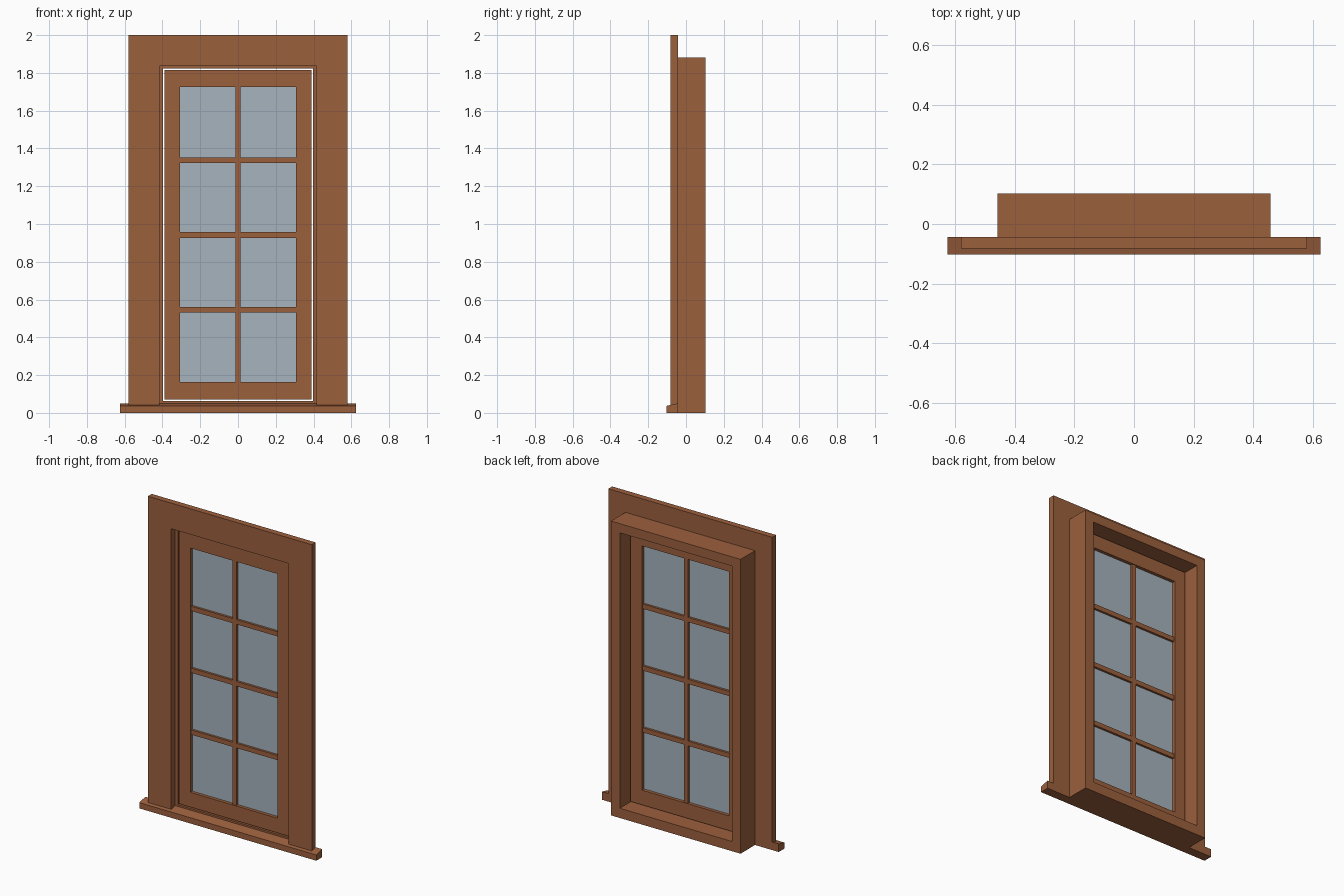
import bpy, bmesh

if "Cube" in bpy.data.objects:
    bpy.data.objects.remove(bpy.data.objects["Cube"])


def material(name, rgb):
    m = bpy.data.materials.new(name)
    m.diffuse_color = (*rgb, 1.0)
    m.use_nodes = True
    m.node_tree.nodes["Principled BSDF"].inputs["Base Color"].default_value = m.diffuse_color
    return m


WOOD = material("warm brown wood", (0.33, 0.115, 0.046))
GLASS = material("blue grey glass", (0.39, 0.456, 0.515))


def finish(bm, name, mat):
    bmesh.ops.recalc_face_normals(bm, faces=bm.faces[:])
    mesh = bpy.data.meshes.new(name)
    bm.to_mesh(mesh)
    bm.free()
    mesh.materials.append(mat)
    ob = bpy.data.objects.new(name, mesh)
    bpy.context.collection.objects.link(ob)
    return ob


def prism(name, pts, axis, a, b, mat=WOOD):
    """Extrude a 2D outline along y (points are x,z) or x (points are y,z)."""
    bm = bmesh.new()

    def put(p, t):
        return bm.verts.new((p[0], t, p[1]) if axis == "y" else (t, p[0], p[1]))
    lo = [put(p, a) for p in pts]
    hi = [put(p, b) for p in pts]
    bm.faces.new(lo)
    bm.faces.new(hi[::-1])
    for i in range(len(pts)):
        j = (i + 1) % len(pts)
        bm.faces.new((lo[i], lo[j], hi[j], hi[i]))
    return finish(bm, name, mat)


def rect(x0, x1, z0, z1):
    return [(x0, z0), (x1, z0), (x1, z1), (x0, z1)]


def ring(name, outer, inner, y0, y1):
    """Rectangular frame; outer and inner are (half width, bottom, top)."""
    bm = bmesh.new()
    loops = [[bm.verts.new((x, y, z)) for x, z in rect(-w, w, b, t)]
             for (w, b, t), y in ((outer, y0), (outer, y1), (inner, y1), (inner, y0))]
    for k in range(4):
        p, q = loops[k], loops[(k + 1) % 4]
        for i in range(4):
            j = (i + 1) % 4
            bm.faces.new((p[i], p[j], q[j], q[i]))
    return finish(bm, name, WOOD)


BACK, FACE, TRIM = 0.103, -0.043, -0.082

# Deep jamb frame set into the wall
ring("jamb_frame", (0.458, 0.0, 1.882), (0.396, 0.062, 1.823), FACE, BACK)

# Mitred casing: two legs and a head
for side, s in (("left", -1), ("right", 1)):
    prism("casing_" + side,
          [(s * 0.58, 0.04), (s * 0.415, 0.04), (s * 0.415, 1.836), (s * 0.58, 2.0)],
          "y", TRIM, FACE)
prism("casing_head", [(-0.415, 1.836), (0.415, 1.836), (0.58, 2.0), (-0.58, 2.0)],
      "y", TRIM, FACE)

# Sill with a sloping top
prism("sill", [(-0.103, 0.0), (FACE, 0.0), (FACE, 0.051), (-0.103, 0.037)],
      "x", -0.626, 0.626)

# Sash, separated from the jamb by a narrow gap
ring("sash", (0.388, 0.07, 1.815), (0.308, 0.164, 1.726), -0.042, 0.005)

# Glass pane
prism("glass", rect(-0.312, 0.312, 0.16, 1.73), "y", -0.021, -0.016, GLASS)

# Glazing bars dividing the glass into eight panes
prism("glazing_bar_upright", rect(-0.014, 0.014, 0.164, 1.726), "y", -0.037, 0.0)
for i in range(3):
    z = 0.546 + i * 0.3955
    prism("glazing_bar_cross_%d" % (i + 1), rect(-0.308, 0.308, z - 0.015, z + 0.015),
          "y", -0.035, -0.002)
